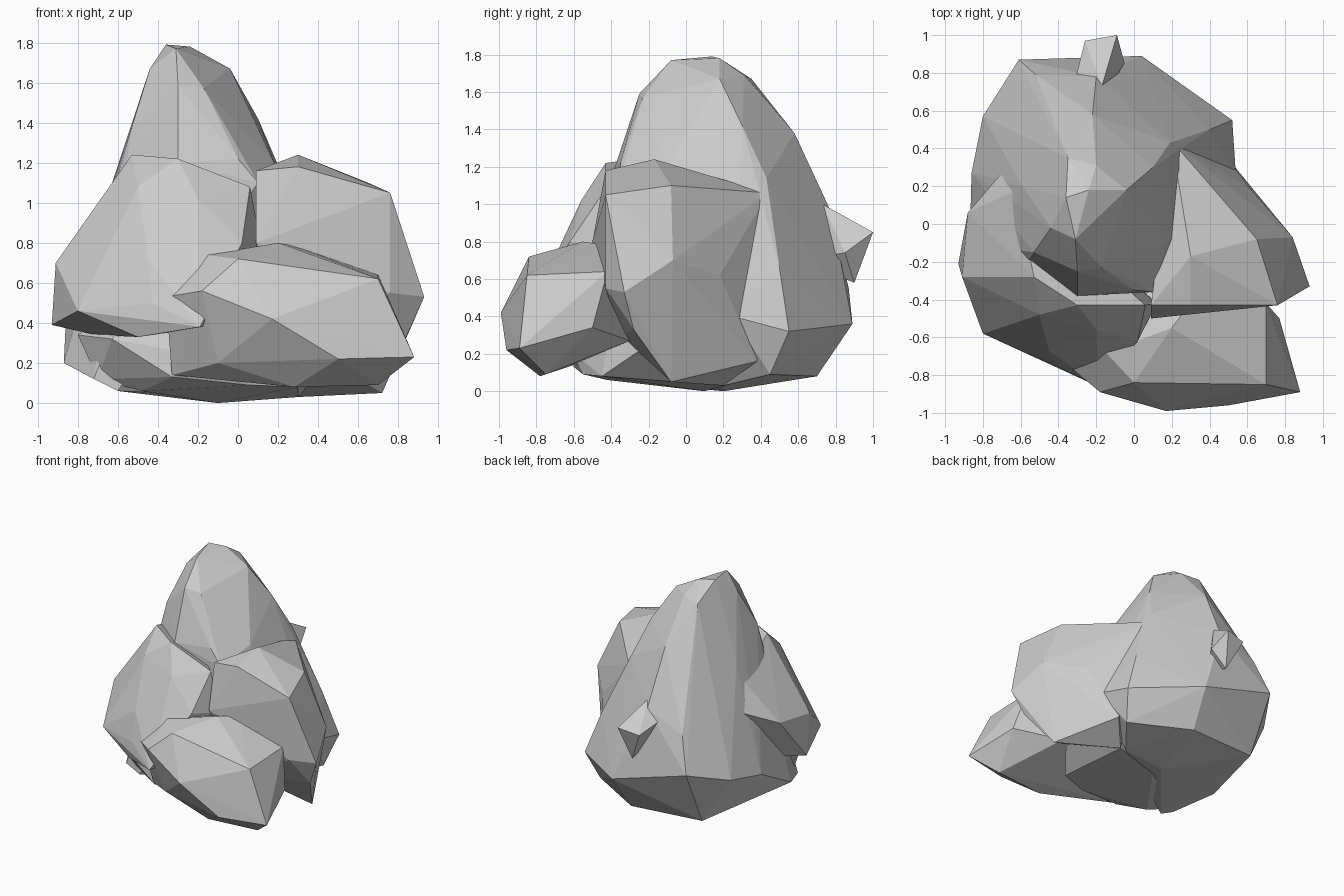
import bpy, bmesh


def boulder(name, points):
    """Flat-faced rock: the convex skin around a handful of corner points."""
    bm = bmesh.new()
    for p in points:
        bm.verts.new(p)
    bmesh.ops.convex_hull(bm, input=bm.verts[:])
    loose = [v for v in bm.verts if not v.link_faces]
    bmesh.ops.delete(bm, geom=loose, context='VERTS')
    bmesh.ops.recalc_face_normals(bm, faces=bm.faces[:])
    mesh = bpy.data.meshes.new(name)
    bm.to_mesh(mesh)
    bm.free()
    obj = bpy.data.objects.new(name, mesh)
    bpy.context.collection.objects.link(obj)
    return obj


# Tall central rock: summit, shoulders, then the wide foot
summit = [(-.36, .14, 1.79), (-.24, .18, 1.78), (-.31, -.08, 1.77),
          (-.20, .31, 1.69), (-.35, .35, 1.67), (-.04, .18, 1.67),
          (-.44, -.02, 1.67), (-.30, -.25, 1.59), (-.17, -.23, 1.57)]
shoulders = [(.10, .30, 1.42), (.19, .43, 1.14), (.18, -.10, 1.20),
             (-.30, -.38, 1.20), (-.53, -.15, 1.38), (.10, -.36, 1.10),
             (-.59, .20, 1.20), (-.22, .58, 1.38), (-.20, .78, .95),
             (-.52, .79, .82), (0, -.35, 1.22)]
foot = [(-.61, .87, .55), (.04, .89, .36), (.52, .55, .32), (.40, .50, .66),
        (.54, .25, .40), (-.80, .57, .45), (-.86, .27, .40),
        (-.87, -.10, .20), (-.72, -.40, .12), (-.60, .65, .10),
        (0, .70, .08), (.45, .45, .09), (-.10, .20, 0), (.25, .20, .03),
        (-.60, -.40, .06)]
boulder("peak_rock", summit + shoulders + foot)

# Squat rock underneath, joining the others at the front
boulder("base_rock", [
    (-.63, -.55, .32), (-.48, -.42, .06), (-.33, -.60, .13),
    (.05, -.55, .09), (.30, -.45, .08), (.30, .20, .03), (-.10, .10, 0),
    (.50, -.20, .25), (-.80, -.30, .34), (-.70, -.35, .12),
    (-.10, -.62, .22), (.20, -.35, .65), (-.40, -.40, .60)])

# Right-hand block with a flat sloping top
boulder("right_rock", [
    (.30, -.17, 1.24), (.30, -.43, 1.18), (.09, -.43, 1.16),
    (.76, -.43, 1.05), (.65, -.08, 1.10), (.20, .44, 1.06),
    (.84, -.07, .70), (.93, -.33, .53), (.84, -.28, .33),
    (.72, -.08, .05), (.30, .20, .03), (.47, .38, .16), (.54, .28, .34),
    (.62, .18, .62), (.09, -.50, .80), (.76, -.43, .55), (.30, -.35, .30)])

# Low slab jutting out at the front right
boulder("front_rock", [
    (.70, -.85, .62), (.88, -.89, .23), (.50, -.96, .22), (.17, -.99, .42),
    (-.18, -.89, .56), (-.36, -.74, .53), (0, -.84, .72),
    (-.15, -.68, .74), (.20, -.55, .80), (.30, -.42, .78),
    (.70, -.42, .64), (.77, -.50, .34), (.70, -.75, .09),
    (.28, -.78, .08), (-.10, -.78, .20), (-.33, -.60, .14),
    (.45, -.30, .27), (.05, -.35, .70)])

# Overhanging rock on the left and front left
boulder("left_rock", [
    (-.53, -.28, 1.24), (-.30, -.43, 1.22), (-.50, -.48, 1.08),
    (-.20, -.56, 1.02), (.06, -.43, 1.08), (-.62, .18, 1.08),
    (-.70, .27, .85), (-.88, .06, .74), (-.91, -.28, .70),
    (-.93, -.21, .39), (-.80, -.58, .46), (-.43, -.74, .50),
    (-.19, -.86, .38), (-.50, -.68, .33), (-.71, -.40, .34),
    (-.45, -.67, .72), (.02, -.62, .80), (.12, -.42, .76),
    (0, -.30, .40), (-.60, .10, .40)])

# Small blunt chip on the back
boulder("back_chip", [
    (-.17, .73, 1.0), (-.09, 1.0, .85), (-.26, .97, .82), (-.31, .77, .88),
    (-.05, .85, .74), (-.15, .90, .58), (-.20, .60, .70)])
